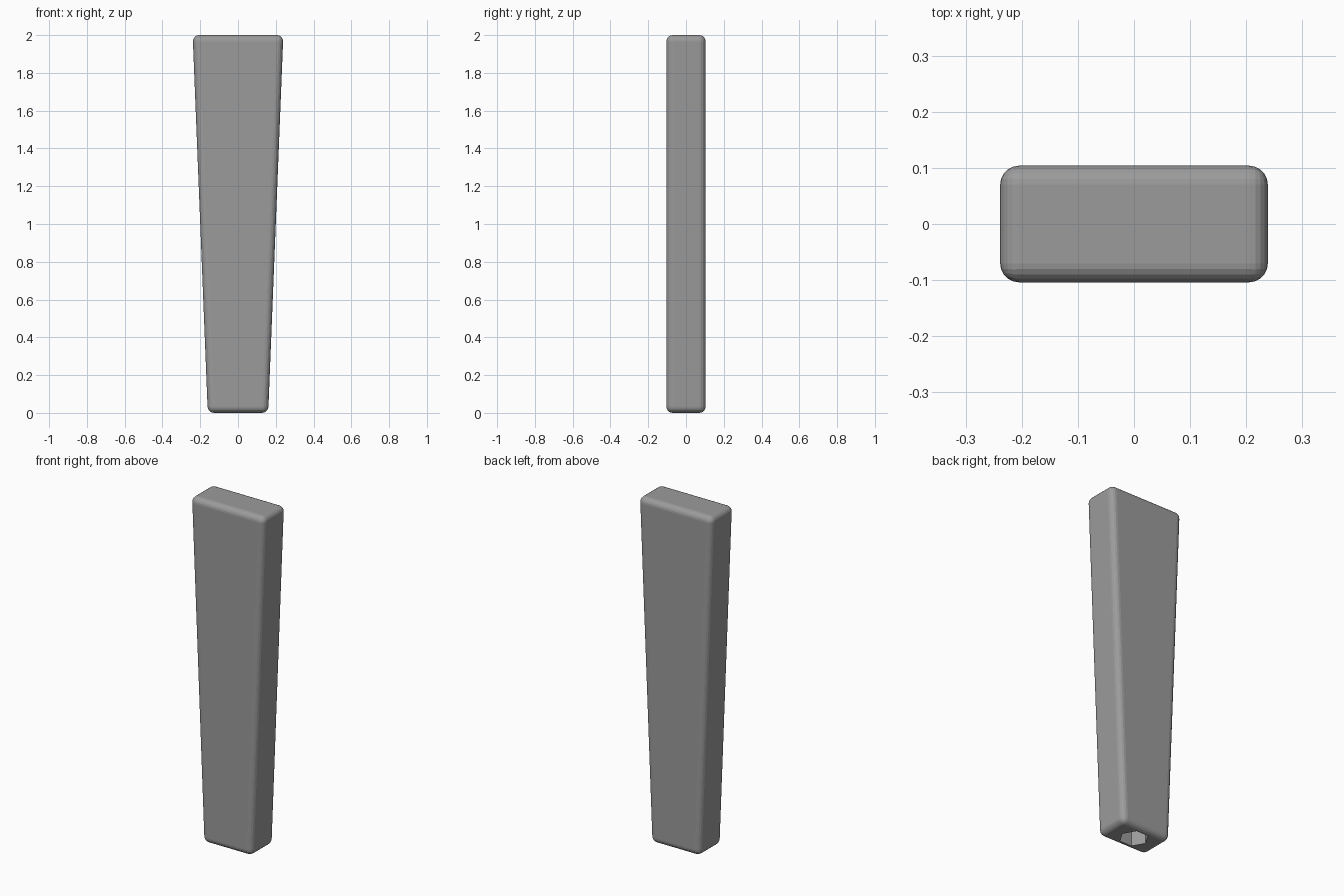
import bpy, bmesh, math
from mathutils import Matrix

if "Cube" in bpy.data.objects:
    bpy.data.objects.remove(bpy.data.objects["Cube"])

HALF_TOP, HALF_BOTTOM, HALF_Y = 0.24, 0.16, 0.104
HOLE_R, HOLE_DEPTH = 0.078, 0.4

# Dark grey finish
grey = bpy.data.materials.new("dark_grey")
grey.diffuse_color = (0.33, 0.33, 0.33, 1)
grey.use_nodes = True
grey.node_tree.nodes["Principled BSDF"].inputs["Base Color"].default_value = grey.diffuse_color

def make_object(name, bm):
    bmesh.ops.recalc_face_normals(bm, faces=bm.faces)
    mesh = bpy.data.meshes.new(name)
    bm.to_mesh(mesh)
    bm.free()
    mesh.materials.append(grey)
    ob = bpy.data.objects.new(name, mesh)
    bpy.context.collection.objects.link(ob)
    return ob

# Tapered handle body: a cube narrowed toward the bottom
bm = bmesh.new()
bmesh.ops.create_cube(bm, size=2)
for v in bm.verts:
    half = HALF_TOP if v.co.z > 0 else HALF_BOTTOM
    v.co = (v.co.x * half, v.co.y * HALF_Y, v.co.z + 1)
# Rounded edges all round, with flat facets
bmesh.ops.bevel(bm, geom=bm.edges[:], offset=0.034, offset_type='OFFSET',
                segments=5, profile=0.5, affect='EDGES')
handle = make_object("handle", bm)

# Hexagonal socket cutter in the underside
bm = bmesh.new()
bmesh.ops.create_cone(bm, cap_ends=True, segments=6, radius1=HOLE_R, radius2=HOLE_R,
                      depth=HOLE_DEPTH * 2, matrix=Matrix.Rotation(math.radians(90), 4, 'Z'))
cutter = make_object("socket_cutter", bm)
cutter.hide_render = True
cutter.hide_set(True)

cut = handle.modifiers.new("socket", 'BOOLEAN')
cut.operation = 'DIFFERENCE'
cut.solver = 'EXACT'
cut.object = cutter
